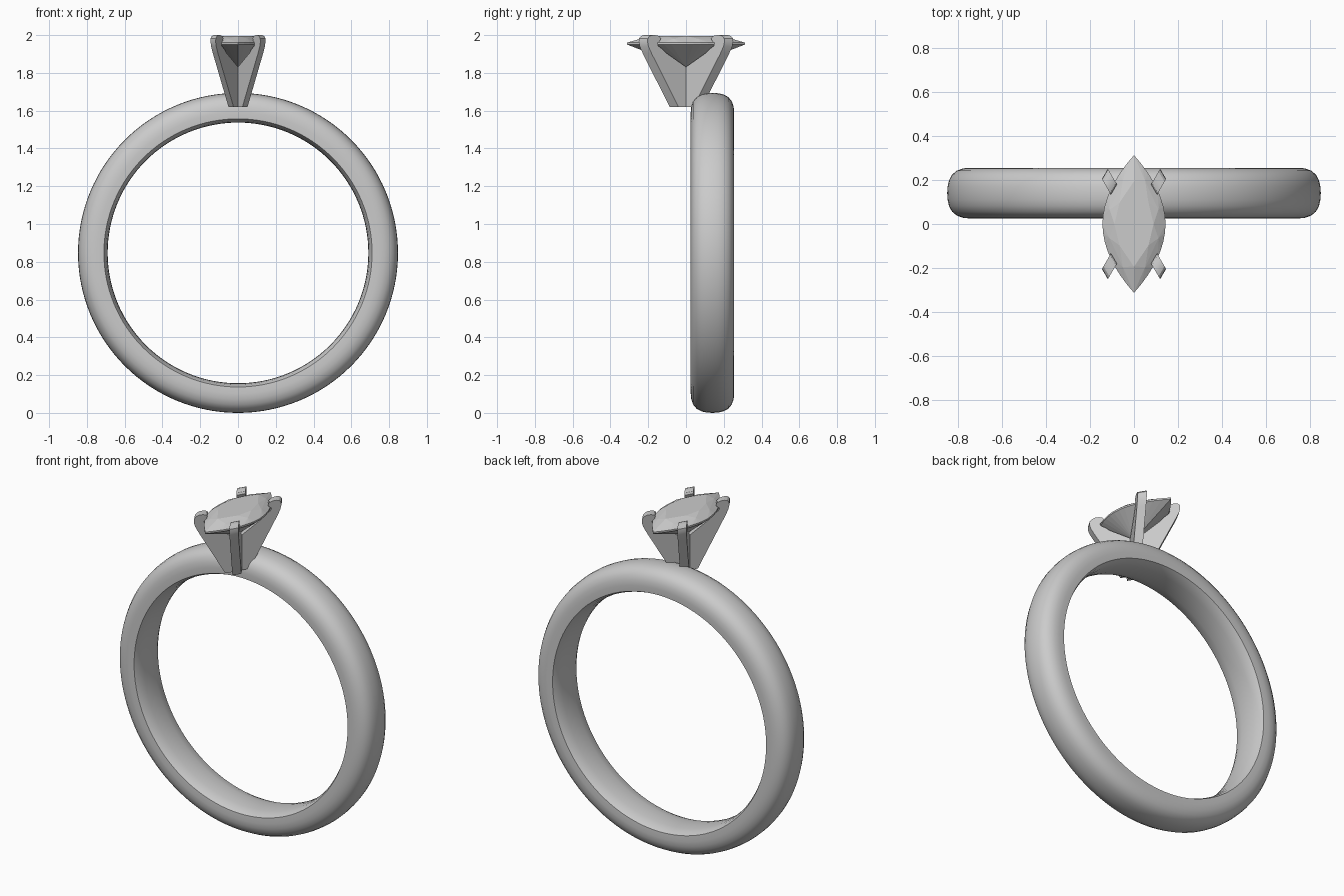
import bpy, bmesh, math

if "Cube" in bpy.data.objects:
    bpy.data.objects.remove(bpy.data.objects["Cube"])

def make(name, bm, smooth=None):
    bmesh.ops.recalc_face_normals(bm, faces=bm.faces[:])
    me = bpy.data.meshes.new(name)
    bm.to_mesh(me)
    bm.free()
    ob = bpy.data.objects.new(name, me)
    bpy.context.collection.objects.link(ob)
    if smooth:
        bpy.ops.object.select_all(action='DESELECT')
        ob.select_set(True)
        bpy.context.view_layer.objects.active = ob
        bpy.ops.object.shade_smooth_by_angle(angle=math.radians(smooth))
    return ob

# Band: comfort-fit section (radius, half width) swept around the y axis
CY, CZ, SEG = 0.14, 0.847, 128
half = [(0.690, 0.0), (0.692, 0.05), (0.699, 0.09), (0.710, 0.113), (0.745, 0.115),
        (0.775, 0.112), (0.803, 0.102), (0.825, 0.084), (0.839, 0.058), (0.845, 0.03), (0.847, 0.0)]
section = half + [(r, -w) for r, w in half[-2:0:-1]]
bm = bmesh.new()
rings = []
for i in range(SEG):
    a = 2 * math.pi * i / SEG
    rings.append([bm.verts.new((r * math.sin(a), CY + w, CZ + r * math.cos(a))) for r, w in section])
n = len(section)
for i in range(SEG):
    p, q = rings[i], rings[(i + 1) % SEG]
    for j in range(n):
        k = (j + 1) % n
        bm.faces.new((p[j], p[k], q[k], q[j]))
make("band", bm, 40)

# Four prongs: one side profile (distance from axis, z), stretched along y
S, H = 1.72, 0.0135
prong = [(0, 1.62), (0.037, 1.62), (0.120, 1.905), (0.129, 1.94), (0.132, 1.965), (0.131, 1.983),
         (0.125, 1.995), (0.116, 2.0), (0.104, 1.999), (0.095, 1.993), (0.091, 1.983), (0.093, 1.972),
         (0.102, 1.957), (0.099, 1.943), (0.085, 1.925), (0.074, 1.905), (0.0, 1.815)]
for name, sx, sy in (("front_left_prong", -1, -1), ("front_right_prong", 1, -1),
                     ("back_left_prong", -1, 1), ("back_right_prong", 1, 1)):
    bm = bmesh.new()
    a, b = [[bm.verts.new((sx * (d + h), sy * S * (d - h), z)) for d, z in prong] for h in (H, -H)]
    bm.faces.new(a)
    bm.faces.new(b[::-1])
    for j in range(len(prong)):
        k = (j + 1) % len(prong)
        bm.faces.new((a[j], b[j], b[k], a[k]))
    make(name, bm, 30)

# Marquise gem: convex hull of faceted levels
def outline(count, scale, z, shift=0.0):
    pts = []
    for i in range(count):
        t = ((i + shift) / count * 4) % 4
        y = (t - 1) if t <= 2 else (3 - t)
        x = (1 - abs(y) ** 1.95) * (1 if t <= 2 else -1)
        pts.append((0.143 * x * scale, 0.312 * y * scale, z))
    return pts

bm = bmesh.new()
points = (outline(32, 1.0, 1.950) + outline(32, 1.0, 1.960) + outline(8, 0.83, 1.981, 0.5)
          + outline(8, 0.62, 1.995) + [(0, 0, 1.83)])
for p in points:
    bm.verts.new(p)
res = bmesh.ops.convex_hull(bm, input=bm.verts[:])
bmesh.ops.delete(bm, geom=list({v for v in res["geom_interior"] + res["geom_unused"]
                                if isinstance(v, bmesh.types.BMVert)}), context='VERTS')
make("gem", bm)
